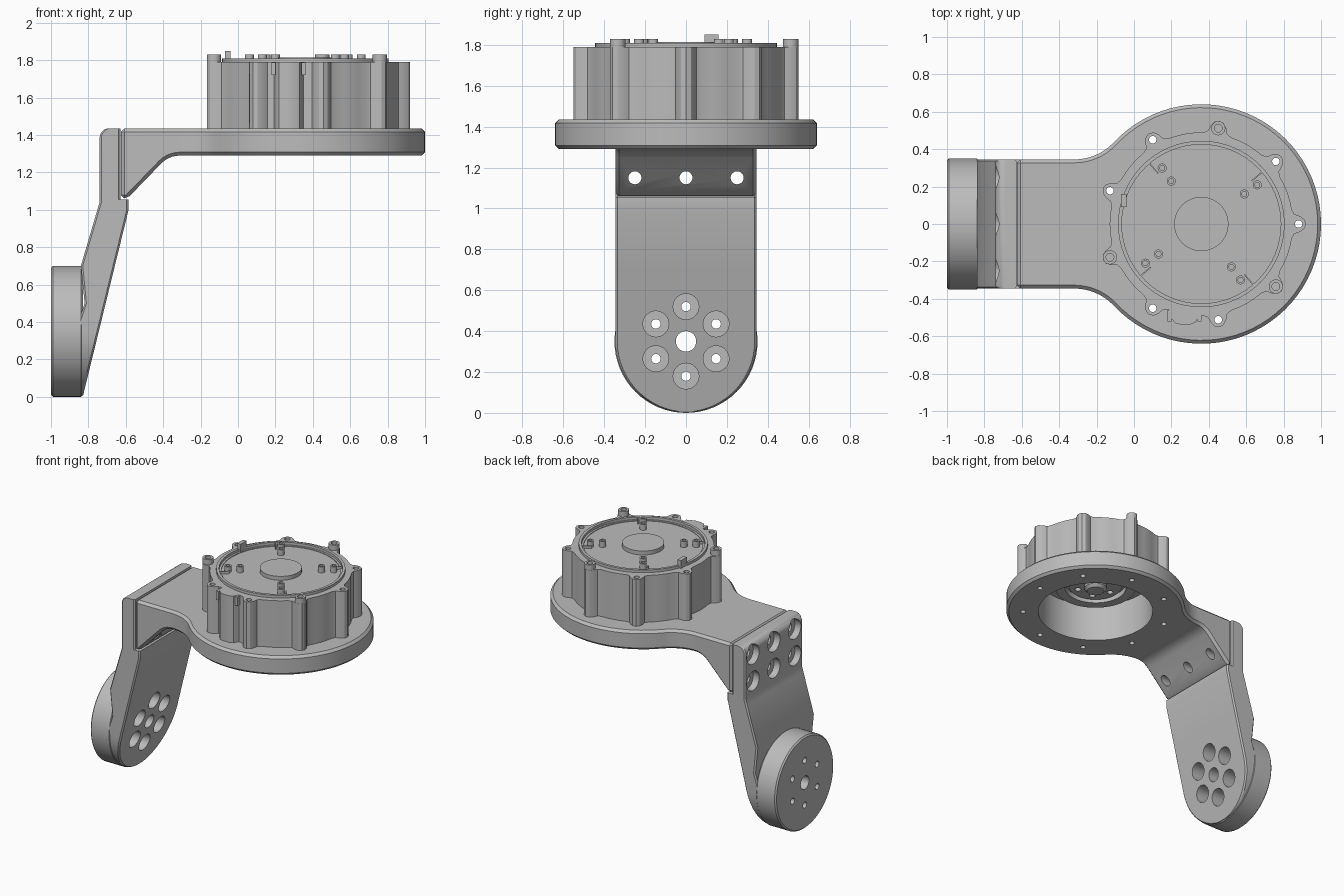
import bpy, bmesh
from math import sin, cos, radians, pi

if "Cube" in bpy.data.objects:
    bpy.data.objects.remove(bpy.data.objects["Cube"], do_unlink=True)

grey = bpy.data.materials.new("plain grey")
grey.use_nodes = True
grey.diffuse_color = (0.5, 0.5, 0.5, 1)
grey.node_tree.nodes["Principled BSDF"].inputs["Base Color"].default_value = (0.5, 0.5, 0.5, 1)

CX = 0.36          # motor axis
DECK = 1.435       # top of the bracket plate


def finish_mesh(name, bm):
    bmesh.ops.recalc_face_normals(bm, faces=bm.faces[:])
    if bm.calc_volume(signed=True) < 0:
        bmesh.ops.reverse_faces(bm, faces=bm.faces[:])
    me = bpy.data.meshes.new(name)
    bm.to_mesh(me)
    bm.free()
    me.materials.append(grey)
    ob = bpy.data.objects.new(name, me)
    bpy.context.collection.objects.link(ob)
    return ob


def prism(name, pts, axis, a, b):
    """Extrude a 2D outline along one axis from a to b."""
    place = {"x": lambda p, q, t: (t, p, q),
             "y": lambda p, q, t: (p, t, q),
             "z": lambda p, q, t: (p, q, t)}[axis]
    return loft(name, [[place(p, q, t) for p, q in pts] for t in (a, b)])


def loft(name, rings):
    """Skin a stack of equal rings and cap both ends."""
    bm = bmesh.new()
    rows = [[bm.verts.new(co) for co in ring] for ring in rings]
    n = len(rows[0])
    for low, high in zip(rows, rows[1:]):
        for i in range(n):
            j = (i + 1) % n
            bm.faces.new((low[i], low[j], high[j], high[i]))
    bm.faces.new(rows[0])
    bm.faces.new(rows[-1])
    return finish_mesh(name, bm)


def arc(cx, cy, r, start, end, n):
    return [(cx + r * cos(radians(start + (end - start) * i / n)),
             cy + r * sin(radians(start + (end - start) * i / n))) for i in range(n + 1)]


def rod(name, p, q, r, axis, a, b, n=32):
    return prism(name, arc(p, q, r, 0, 360, n)[:-1], axis, a, b)


def lathe(name, profile, x, y, n=32):
    """Spin an (r, z) profile that starts and ends on the axis."""
    bm = bmesh.new()
    verts = [bm.verts.new((x + r, y, z)) for r, z in profile]
    edges = [bm.edges.new(pair) for pair in zip(verts, verts[1:])]
    bmesh.ops.spin(bm, geom=verts + edges, cent=(x, y, 0), axis=(0, 0, 1),
                   angle=2 * pi, steps=n, use_merge=True)
    bmesh.ops.remove_doubles(bm, verts=bm.verts[:], dist=0.0002)
    return finish_mesh(name, bm)


def bake(ob):
    dg = bpy.context.evaluated_depsgraph_get()
    me = bpy.data.meshes.new_from_object(ob.evaluated_get(dg))
    ob.modifiers.clear()
    ob.data = me


def combine(ob, tools, operation="DIFFERENCE"):
    for tool in tools:
        m = ob.modifiers.new("cut", "BOOLEAN")
        m.operation, m.solver, m.object = operation, "EXACT", tool
    bake(ob)
    for tool in tools:
        bpy.data.objects.remove(tool, do_unlink=True)


def bevel(ob, width):
    m = ob.modifiers.new("bevel", "BEVEL")
    m.width, m.segments = width, 1
    m.limit_method, m.angle_limit = "ANGLE", radians(35)
    m.use_clamp_overlap = False
    bake(ob)


def polar(r, deg):
    return CX + r * cos(radians(deg)), r * sin(radians(deg))


def deck_holes():
    return [rod("cutter", *polar(0.52, 40 * i), 0.02, "z", 1.2, 1.9, 16) for i in range(9)]


def mount_holes():
    holes = []
    for y in (-0.25, 0, 0.25):
        for z in (1.15, 1.35):
            holes.append(rod("cutter", y, z, 0.032, "x", -0.8, -0.4 if z < 1.2 else -0.5, 20))
            holes.append(rod("cutter", y, z, 0.073, "x", -1.1, -0.69, 32))
    return holes


def foot_holes():
    holes = [rod("cutter", 0, 0.35, 0.05, "x", -1.1, -0.4)]
    for y, z in arc(0, 0.35, 0.17, 90, 390, 5):
        holes.append(rod("cutter", y, z, 0.023, "x", -1.1, -0.4, 20))
        holes.append(rod("cutter", y, z, 0.063, "x", -0.91, -0.4, 32))
    return holes


# Bracket: keyhole outline crossed with the gusset side profile
half = arc(CX, 0, 0.64, 0, 137, 30) + arc(-0.32, 0.636, 0.291, -44, -90, 8) + [(-0.8, 0.345)]
outline = half + [(x, -y) for x, y in reversed(half[1:])]
bracket = prism("bracket", outline, "z", 1.0, 1.5)
side = [(-0.625, DECK), (-0.625, 1.06), (-0.592, 1.06)]
side += arc(-0.31, 1.15, 0.14, 135, 90, 5) + [(1.2, 1.29), (1.2, DECK)]
combine(bracket, [prism("cutter", side, "y", -1, 1)], "INTERSECT")
bevel(bracket, 0.018)
combine(bracket, [rod("cutter", CX, 0, 0.41, "z", 1.2, 1.5, 64)] + deck_holes() + mount_holes())


# Leg: chamfered rectangles stacked from the round foot to the rounded top
def leg_ring(z, w, back, front, c=0.01):
    right = [(back, -w + c), (back + c, -w), (front - c, -w), (front, -w + c)]
    return [(x, y, z) for x, y in right + [(x, -y) for x, y in reversed(right)]]


def leg_front(z):
    return -0.83 + 0.245 * z


W = 0.346
rows = [(z, y, -0.87, leg_front(z)) for y, z in arc(0, 0.35, W, -82, 0, 14)]
rows += [(z, W, back, leg_front(z)) for z, back in
         ((0.5, -0.82), (0.7, -0.84), (1.0, -0.752))]
rows += [(1.04, W, -0.74, -0.585), (1.055, W, -0.74, -0.585), (1.056, W, -0.74, -0.628)]
rows += [(z, W, back, -0.628) for back, z in arc(-0.69, 1.385, 0.05, 180, 90, 6)]
leg = loft("leg", [leg_ring(*row) for row in rows])
combine(leg, mount_holes() + foot_holes())

# Round foot pad
pad = rod("foot_pad", 0, 0.35, 0.35, "x", -1, -0.83, 64)
bevel(pad, 0.01)
combine(pad, foot_holes())

# Motor housing with nine screw bosses
bumps = {-20: 0, -15: 0, -9: 0, -6: 0.01, -4.5: 0.04, -2.5: 0.062, 0: 0.07,
         2.5: 0.062, 4.5: 0.04, 6: 0.01, 9: 0, 15: 0}
ring = [polar(0.49 + h, 40 * i + a) for i in range(9) for a, h in bumps.items()]
housing = prism("motor_housing", ring, "z", DECK - 0.005, 1.79)
combine(housing, [rod("cutter", CX, 0, 0.41, "z", 1.3, 1.9, 64)] + deck_holes())

# Motor core: rimmed top with centre cap, stepped hub underneath
core = lathe("motor_core", [
    (0, 1.46), (0.06, 1.46), (0.08, 1.48), (0.08, 1.5), (0.19, 1.5), (0.19, 1.53),
    (0.22, 1.53), (0.22, 1.49), (0.29, 1.49), (0.29, 1.58), (0.445, 1.58), (0.445, 1.81),
    (0.425, 1.81), (0.425, 1.785), (0.145, 1.785), (0.145, 1.815), (0, 1.815)], CX, 0, 64)
combine(core, [rod("cutter", *polar(0.135, 60 * i), 0.022, "z", 1.4, 1.55, 16) for i in range(6)])


# Hollow-headed screws and pins
def stud(name, x, y, r, z0, z1):
    lathe(name, [(0, z0), (r, z0), (r, z1), (r * 0.55, z1),
                 (r * 0.55, z1 - 0.02), (0, z1 - 0.02)], x, y, 24)


for a in (80, 200, 320):
    stud("housing_screw", *polar(0.52, a), 0.038, 1.75, 1.83)
for a in (35, 125, 215, 305):
    for r in (0.28, 0.365):
        stud("top_pin", *polar(r, a), 0.024, 1.77, 1.83)
    # Thin radial fin beside each pin pair
    fin = [polar(0.355, a + 5), polar(0.43, a + 5), polar(0.43, a + 6), polar(0.355, a + 6)]
    prism("rim_fin", fin, "z", 1.77, 1.805)


def box(name, x0, x1, y0, y1, z0, z1):
    prism(name, [(x0, y0), (x1, y0), (x1, y1), (x0, y1)], "z", z0, z1)


# Cable outlet on the housing side and small tab on the rim
prism("cable_outlet", [(0.19, -0.44), (0.2, -0.505), (0.22, -0.53), (0.25, -0.538),
                       (0.3, -0.538), (0.33, -0.525), (0.36, -0.47)], "z", DECK - 0.005, 1.79)
for x in (0.18, 0.34):
    box("outlet_clip", x, x + 0.02, -0.52, -0.46, 1.72, 1.788)
box("rim_tab", -0.07, -0.04, 0.09, 0.16, 1.78, 1.85)

# Smooth curved surfaces, keep hard edges
for ob in bpy.context.collection.objects:
    if ob.type == "MESH" and grey.name in ob.data.materials:
        bpy.ops.object.select_all(action="DESELECT")
        ob.select_set(True)
        bpy.context.view_layer.objects.active = ob
        bpy.ops.object.shade_smooth_by_angle(angle=radians(30))
